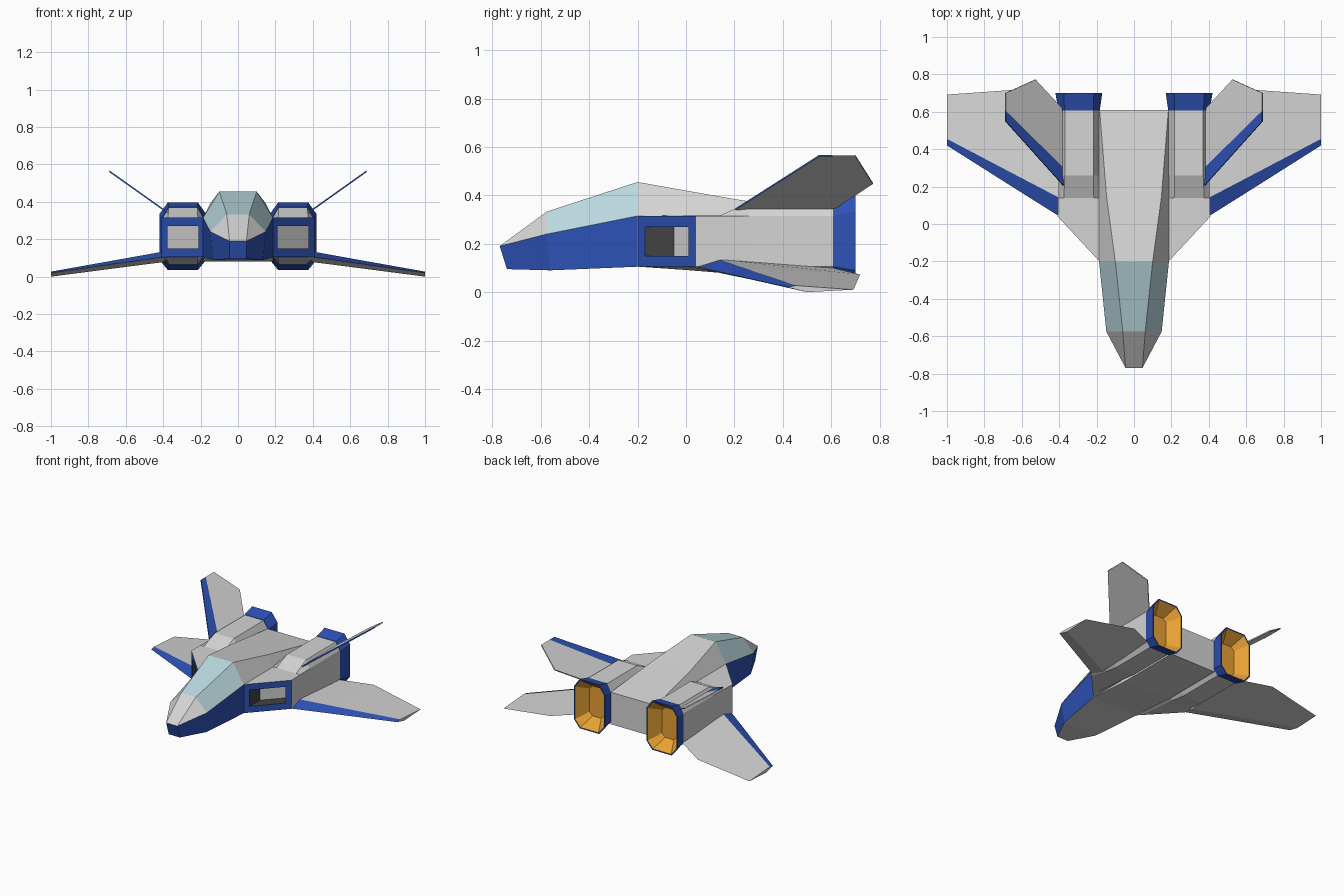
import bpy, bmesh
from mathutils import Vector

if "Cube" in bpy.data.objects:
    bpy.data.objects.remove(bpy.data.objects["Cube"])


def material(name, rgb):
    m = bpy.data.materials.new(name)
    m.diffuse_color = (*rgb, 1)
    m.use_nodes = True
    m.node_tree.nodes["Principled BSDF"].inputs["Base Color"].default_value = m.diffuse_color
    return m


MATS = [material("light grey", (0.66, 0.66, 0.66)),
        material("blue", (0.027, 0.085, 0.47)),
        material("canopy glass", (0.49, 0.69, 0.74)),
        material("dark grey", (0.055, 0.055, 0.055)),
        material("engine orange", (0.80, 0.36, 0.035))]
GREY, BLUE, GLASS, DARK, ORANGE = range(5)


def finish(name, bm, mirror):
    bmesh.ops.recalc_face_normals(bm, faces=bm.faces)
    mesh = bpy.data.meshes.new(name)
    bm.to_mesh(mesh)
    bm.free()
    for m in MATS:
        mesh.materials.append(m)
    ob = bpy.data.objects.new(name, mesh)
    bpy.context.collection.objects.link(ob)
    if mirror:
        ob.modifiers.new("mirror", 'MIRROR')
    return ob


def loft(name, rings, colour, caps=(GREY, GREY), mirror=False):
    """Skin rings of equal length; colour(segment, side) gives the material."""
    bm = bmesh.new()
    vs = [[bm.verts.new(p) for p in ring] for ring in rings]
    n = len(vs[0])
    for j in range(len(vs) - 1):
        for k in range(n):
            k2 = (k + 1) % n
            f = bm.faces.new((vs[j][k], vs[j][k2], vs[j + 1][k2], vs[j + 1][k]))
            f.material_index = colour(j, k)
    for ring, c in ((vs[0], caps[0]), (vs[-1], caps[1])):
        bm.faces.new(ring).material_index = c
    bmesh.ops.remove_doubles(bm, verts=bm.verts, dist=0.0005)
    return finish(name, bm, mirror)


# Fuselage: six-sided sections (y bottom, y top, bottom/mid/top half width and z)
def body_ring(yb, yt, wb, zb, wm, zm, wt, zt):
    half = [(wb, yb, zb), (wm, yt, zm), (wt, yt, zt)]
    return half + [(-x, y, z) for x, y, z in reversed(half)]


def body_colour(j, k):
    if k in (0, 4):                       # lower sides
        return BLUE if j < 2 else GREY
    if k in (1, 2, 3) and j == 1:         # canopy
        return GLASS
    return GREY


loft("fuselage", [
    body_ring(-0.74, -0.77, 0.045, 0.095, 0.045, 0.19, 0.045, 0.19),
    body_ring(-0.56, -0.575, 0.135, 0.09, 0.148, 0.24, 0.06, 0.333),
    body_ring(-0.20, -0.20, 0.187, 0.105, 0.187, 0.315, 0.10, 0.455),
    body_ring(0.14, 0.14, 0.187, 0.082, 0.187, 0.315, 0.146, 0.395),
    body_ring(0.61, 0.61, 0.187, 0.082, 0.187, 0.315, 0.184, 0.317),
], body_colour, caps=(BLUE, GREY))


# Engine sections: box with chamfered roof and floor, y may slant across x
def engine_ring(x0, x1, y0, y1, zlo, zhi, zbot, ztop, i):
    pts = [(x0, zlo), (x0, zhi), (x0 + i, ztop), (x1 - i, ztop),
           (x1, zhi), (x1, zlo), (x1 - i, zbot), (x0 + i, zbot)]
    return [(x, y0 + (y1 - y0) * (x - x0) / (x1 - x0), z) for x, z in pts]


# Nacelle: recessed intake, slanted blue frame, then the grey body
nacelle_colours = [DARK, BLUE, GREY, GREY, GREY]
loft("engine_nacelle", [
    engine_ring(0.212, 0.378, -0.05, 0.13, 0.15, 0.27, 0.15, 0.27, 0.02),
    engine_ring(0.212, 0.378, -0.17, 0.01, 0.15, 0.27, 0.15, 0.27, 0.02),
    engine_ring(0.185, 0.408, -0.20, 0.04, 0.105, 0.315, 0.105, 0.315, 0.03),
    engine_ring(0.185, 0.405, 0.14, 0.14, 0.105, 0.315, 0.08, 0.317, 0.03),
    engine_ring(0.185, 0.402, 0.26, 0.26, 0.105, 0.315, 0.065, 0.37, 0.032),
    engine_ring(0.185, 0.402, 0.61, 0.61, 0.105, 0.315, 0.065, 0.37, 0.032),
], lambda j, k: nacelle_colours[j], mirror=True)

# Nozzle: flared blue ring with an orange funnel inside
nozzle_colours = [BLUE, BLUE, ORANGE]
loft("engine_nozzle", [
    engine_ring(0.183, 0.405, 0.608, 0.608, 0.105, 0.315, 0.062, 0.373, 0.033),
    engine_ring(0.170, 0.420, 0.70, 0.70, 0.09, 0.335, 0.035, 0.397, 0.045),
    engine_ring(0.178, 0.412, 0.70, 0.70, 0.093, 0.332, 0.043, 0.389, 0.043),
    engine_ring(0.235, 0.355, 0.613, 0.613, 0.13, 0.30, 0.105, 0.325, 0.025),
], lambda j, k: nozzle_colours[j], caps=(BLUE, ORANGE), mirror=True)


# Wing: four-point sections (leading, top, trailing, bottom) at each x
def wing_ring(x, *yz):
    return [(x, y, z) for y, z in yz]


loft("wing", [
    wing_ring(0.39, (0.035, 0.106), (0.135, 0.136), (0.605, 0.10), (0.14, 0.079)),
    wing_ring(0.60, (0.167, 0.077), (0.245, 0.098), (0.72, 0.073), (0.27, 0.052)),
    wing_ring(1.00, (0.42, 0.02), (0.455, 0.027), (0.692, 0.01), (0.50, 0.0)),
], lambda j, k: BLUE if k == 0 else GREY, mirror=True)

# Tail fin: thin canted plate with a blue leading strip on its upper side
bm = bmesh.new()
up = Vector((-0.57, 0, 0.82))


def fin_z(x):
    return 0.34 + (x - 0.38) * 0.71


outline = [(0.38, 0.205), (0.69, 0.55), (0.69, 0.605), (0.69, 0.70),
           (0.53, 0.772), (0.38, 0.61), (0.38, 0.30)]
lower = [bm.verts.new((x, y, fin_z(x))) for x, y in outline]
upper = [bm.verts.new(v.co + up * 0.008) for v in lower]
n = len(outline)
for a in range(n):
    b = (a + 1) % n
    f = bm.faces.new((lower[a], lower[b], upper[b], upper[a]))
    f.material_index = BLUE if a in (0, 1, 6) else GREY
bm.faces.new(lower)
bm.faces.new([upper[k] for k in (0, 1, 2, 6)]).material_index = BLUE
bm.faces.new(upper[2:7])
finish("tail_fin", bm, True)
